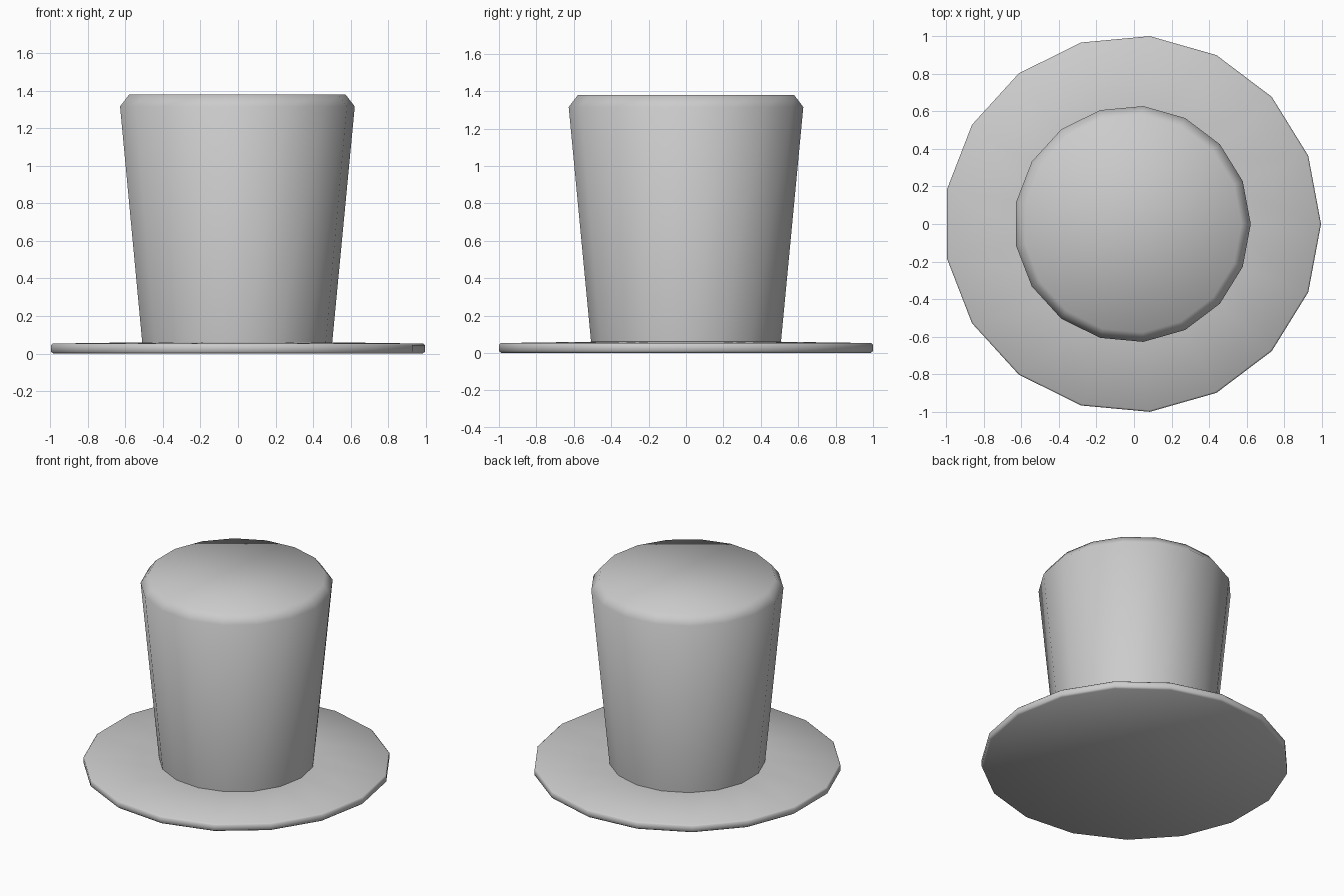
import bpy, bmesh, math

if "Cube" in bpy.data.objects:
    bpy.data.objects.remove(bpy.data.objects["Cube"])

SIDES = 17
CENTRE_X = -0.0085  # centres the odd-sided outline


def lathe(name, profile, smooth_angle):
    """Revolve (radius, z) points into a closed 17-sided solid."""
    bm = bmesh.new()
    rings = []
    for r, z in profile:
        rings.append([bm.verts.new((CENTRE_X + r * math.cos(2 * math.pi * i / SIDES),
                                    r * math.sin(2 * math.pi * i / SIDES), z))
                      for i in range(SIDES)])
    for low, high in zip(rings, rings[1:]):
        for i in range(SIDES):
            j = (i + 1) % SIDES
            bm.faces.new((low[i], low[j], high[j], high[i]))
    bm.faces.new(rings[0][::-1])
    bm.faces.new(rings[-1])
    mesh = bpy.data.meshes.new(name)
    bm.to_mesh(mesh)
    bm.free()
    obj = bpy.data.objects.new(name, mesh)
    bpy.context.collection.objects.link(obj)
    bpy.ops.object.select_all(action='DESELECT')
    obj.select_set(True)
    bpy.context.view_layer.objects.active = obj
    bpy.ops.object.shade_smooth_by_angle(angle=math.radians(smooth_angle))
    return obj


# Thin brim with softened rim, rising slightly to the crown
lathe("brim", [(0.992, 0.0), (1.004, 0.01), (1.004, 0.045), (0.995, 0.053),
               (0.51, 0.06)], 60)

# Flared crown with chamfered top edge
lathe("crown", [(0.508, 0.04), (0.51, 0.06), (0.63, 1.315), (0.58, 1.38)], 60)
